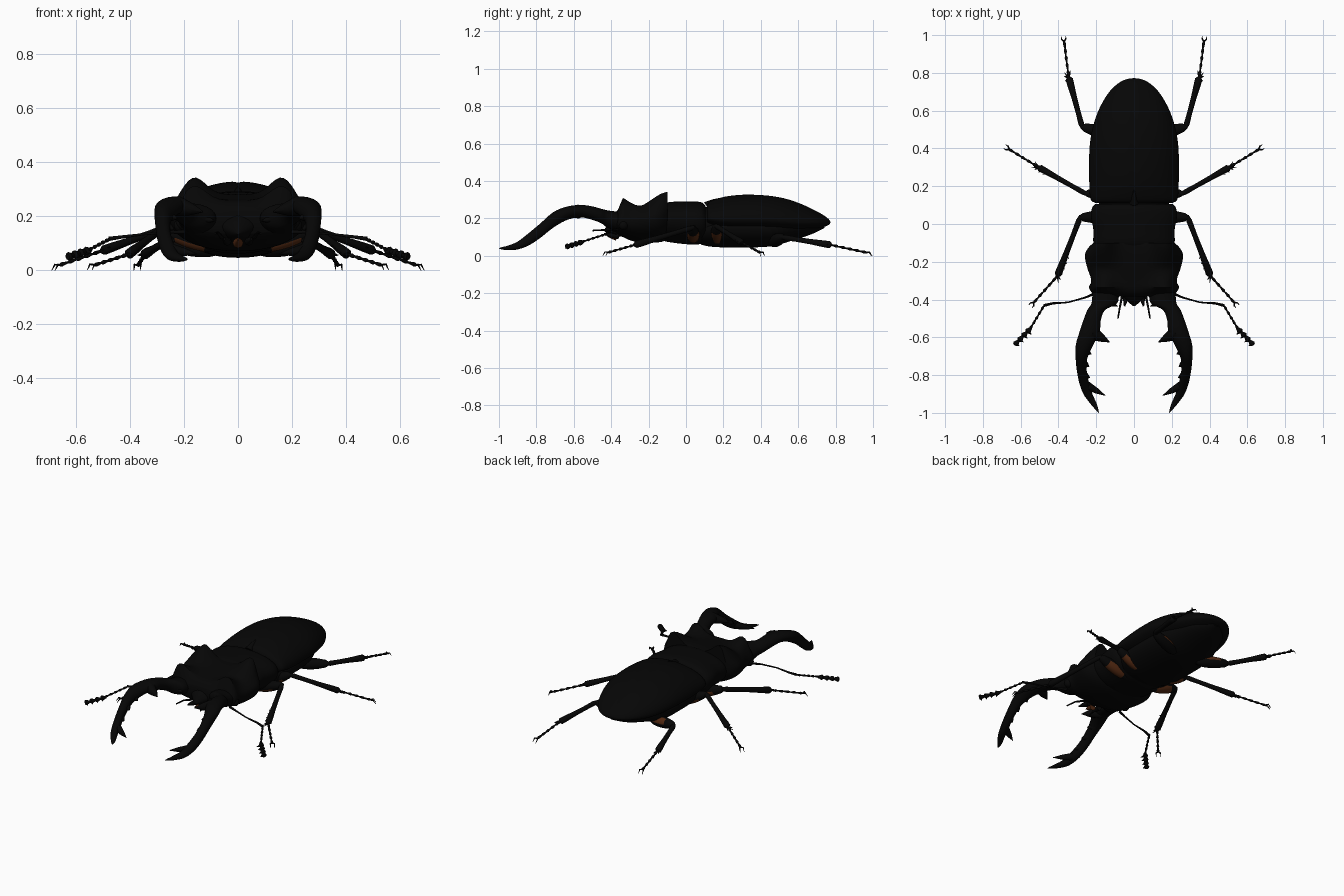
import bpy, bmesh, math
from mathutils import Vector

cube = bpy.data.objects.get("Cube")
if cube:
    bpy.data.objects.remove(cube)


def material(name, rgb):
    m = bpy.data.materials.new(name)
    m.use_nodes = True
    m.diffuse_color = (*rgb, 1)
    m.node_tree.nodes["Principled BSDF"].inputs["Base Color"].default_value = (*rgb, 1)
    return m


BLACK = material("shell black", (0.0018, 0.0018, 0.0018))
BROWN = material("hair brown", (0.085, 0.022, 0.006))


def finish(name, bm, mats=(BLACK,), mirror=False, angle=45):
    bmesh.ops.recalc_face_normals(bm, faces=bm.faces)
    me = bpy.data.meshes.new(name)
    bm.to_mesh(me)
    bm.free()
    ob = bpy.data.objects.new(name, me)
    bpy.context.collection.objects.link(ob)
    for m in mats:
        me.materials.append(m)
    bpy.ops.object.select_all(action="DESELECT")
    ob.select_set(True)
    bpy.context.view_layer.objects.active = ob
    bpy.ops.object.shade_smooth_by_angle(angle=math.radians(angle))
    if mirror:
        ob.modifiers.new("both sides", "MIRROR")
    return ob


def smooth_rows(rows, steps):
    """Interpolate station rows with a Catmull-Rom spline."""
    out, n = [], len(rows)
    for i in range(n - 1):
        quad = [rows[max(i - 1, 0)], rows[i], rows[i + 1], rows[min(i + 2, n - 1)]]
        for s in range(steps):
            t = s / steps
            out.append([b + t / 2 * (c - a + t * (2*a - 5*b + 4*c - d + t * (3*(b - c) + d - a)))
                        for a, b, c, d in zip(*quad)])
    return out + [list(rows[-1])]


def skin(bm, rings):
    rings = [[bm.verts.new(p) for p in r] for r in rings]
    n = len(rings[0])
    for a, b in zip(rings, rings[1:]):
        for k in range(n):
            bm.faces.new((a[k], a[(k + 1) % n], b[(k + 1) % n], b[k]))
    bm.faces.new(rings[0])
    bm.faces.new(rings[-1])


def body(name, rows, sides=40, power=0.95, shape=None, steps=4, mirror=False):
    """Loft of cross-sections: y, centre x, half width, widest z, top z, bottom z."""
    bm = bmesh.new()
    rings = []
    for y, cx, w, zm, zt, zb in smooth_rows(rows, steps):
        ring = []
        for k in range(sides):
            a = 2 * math.pi * k / sides
            c, s = math.cos(a), math.sin(a)
            x = cx + w * math.copysign(abs(c) ** power, c)
            z = zm + (zt - zm if s > 0 else zm - zb) * math.copysign(abs(s) ** power, s)
            if shape and s > 0.05:
                z += shape(x, y, s)
            ring.append((x, y, z))
        rings.append(ring)
    skin(bm, rings)
    return finish(name, bm, mirror=mirror)


def tube(bm, pts, sides=10):
    """Round tube through points of x, y, z, radius."""
    rings = []
    for i, p in enumerate(pts):
        a, b = pts[max(i - 1, 0)], pts[min(i + 1, len(pts) - 1)]
        d = (Vector(b[:3]) - Vector(a[:3])).normalized()
        u = d.cross(Vector((0, 0, 1))).normalized()
        v = u.cross(d)
        rings.append([Vector(p[:3]) + p[3] * (u * math.cos(t) + v * math.sin(t))
                      for t in (2 * math.pi * k / sides for k in range(sides))])
    skin(bm, rings)


def spike(bm, base, tip, r):
    tube(bm, [(*base, r), (*Vector(base).lerp(Vector(tip), 0.55), r * 0.6), (*tip, r * 0.06)], 8)


def beads(bm, a, b, count, r):
    """Chain of swollen joints from a to b."""
    a, b, pts = Vector(a), Vector(b), []
    for i in range(count):
        for t, f in ((0, 0.5), (0.35, 0.75), (0.75, 1.1), (0.97, 0.75)):
            pts.append((*a.lerp(b, (i + t) / count), r * f))
    tube(bm, pts, 8)


# Wing cases with a seam groove, over the belly
body("wing_cases", [
    (.112, 0, .205, .2, .27, .16), (.13, 0, .23, .2, .291, .15), (.2, 0, .236, .195, .315, .13),
    (.3, 0, .238, .195, .327, .12), (.42, 0, .234, .195, .324, .12), (.52, 0, .216, .188, .309, .12),
    (.61, 0, .184, .18, .28, .125), (.69, 0, .138, .178, .243, .14), (.74, 0, .09, .177, .215, .155),
    (.765, 0, .045, .177, .194, .166), (.772, 0, .005, .178, .181, .176)],
    sides=64, power=1.05,
    shape=lambda x, y, s: -.004 * math.exp(-(x / .008) ** 2) * min(1, (.775 - y) * 5))
body("belly", [
    (.08, 0, .17, .14, .2, .06), (.15, 0, .198, .15, .2, .047), (.3, 0, .206, .15, .2, .045),
    (.45, 0, .198, .15, .2, .05), (.57, 0, .16, .16, .2, .082), (.67, 0, .11, .16, .19, .115),
    (.74, 0, .03, .17, .18, .148)])

# Shoulder plate and the waist behind it
body("shoulder_plate", [
    (-.14, 0, .195, .19, .26, .085), (-.1, 0, .215, .195, .285, .075), (-.03, 0, .215, .2, .29, .065),
    (.04, 0, .228, .2, .291, .06), (.085, 0, .222, .2, .285, .065), (.105, 0, .205, .19, .265, .08)])
body("waist", [(.06, 0, .18, .17, .26, .07), (.14, 0, .19, .17, .26, .06)], steps=1)
bm = bmesh.new()
spike(bm, (0, .11, .265), (0, .18, .308), .025)
finish("scutellum", bm)


# Head with two swept-back crests and two small front peaks
def crest(x, y, s):
    side = math.exp(-((abs(x) - .17) / .068) ** 2)
    rear = .09 * max(0, 1 - (-.1 - y) / .17) ** 1.2
    front = .075 * max(0, 1 - abs(y + .337) / (.1 if y > -.337 else .035))
    return side * (rear + front) * min(1, s * 1.8)


body("head", [
    (-.1, 0, .215, .2, .278, .085), (-.13, 0, .245, .205, .28, .075), (-.17, 0, .26, .205, .278, .07),
    (-.23, 0, .248, .195, .27, .07), (-.29, 0, .228, .185, .262, .08), (-.337, 0, .23, .18, .257, .1),
    (-.365, 0, .222, .175, .245, .115), (-.385, 0, .18, .175, .22, .135)], sides=64, shape=crest)
body("face_plate", [
    (-.35, 0, .08, .17, .222, .1), (-.385, 0, .058, .16, .2, .11),
    (-.415, 0, .028, .145, .172, .12), (-.435, 0, .005, .135, .142, .13)], sides=16, power=1.2)

bm = bmesh.new()
bmesh.ops.create_uvsphere(bm, u_segments=16, v_segments=10, radius=.026)
bmesh.ops.translate(bm, verts=bm.verts, vec=(.212, -.335, .165))
finish("eyes", bm, mirror=True)

bm = bmesh.new()
spike(bm, (0, -.37, .1), (0, -.435, .114), .02)
finish("mouth_tuft", bm, (BROWN,))

bm = bmesh.new()
tube(bm, [(.06, -.37, .12, .007), (.075, -.44, .138, .005), (.085, -.5, .135, .004)], 8)
tube(bm, [(.04, -.36, .105, .016), (.045, -.4, .11, .013), (.05, -.435, .115, .004)], 8)
finish("feelers", bm, mirror=True)

# Jaws: long arched blades with inner teeth
body("jaws", [
    (-.36, .15, .07, .185, .235, .13), (-.42, .157, .068, .2, .243, .15), (-.455, .2, .047, .215, .252, .175),
    (-.51, .222, .046, .232, .266, .195), (-.57, .235, .053, .24, .272, .206), (-.64, .262, .046, .228, .262, .19),
    (-.71, .278, .031, .193, .233, .15), (-.78, .276, .026, .135, .172, .095),
    (-.84, .264, .026, .09, .122, .056), (-.9, .244, .024, .054, .076, .034),
    (-.95, .215, .017, .042, .055, .03), (-.985, .195, .007, .039, .046, .034),
    (-1, .187, .001, .04, .041, .039)], sides=20, power=1, mirror=True)
bm = bmesh.new()
for base, tip, r in [((.225, -.575, .237), (.13, -.625, .215), .038),
                     ((.25, -.855, .075), (.152, -.908, .058), .024),
                     ((.262, -.67, .2), (.225, -.69, .19), .024),
                     ((.265, -.74, .16), (.237, -.755, .15), .022),
                     ((.262, -.8, .115), (.233, -.815, .105), .02),
                     ((.13, -.42, .19), (.085, -.435, .18), .016)]:
    spike(bm, base, tip, r)
finish("jaw_teeth", bm, mirror=True)

# Antennae: thin shaft, elbow, and a toothed club
bm = bmesh.new()
tube(bm, [(.2, -.365, .14, .008), (.26, -.39, .14, .005), (.35, -.415, .132, .004),
          (.43, -.42, .122, .006), (.478, -.432, .115, .008)], 8)
beads(bm, (.475, -.43, .115), (.55, -.555, .075), 5, .007)
beads(bm, (.545, -.55, .075), (.632, -.64, .048), 4, .015)
for i in range(4):
    c = Vector((.56, -.57, .07)).lerp(Vector((.625, -.63, .048)), i / 3)
    spike(bm, c, c + Vector((-.018, -.016, -.008)), .009)
finish("antennae", bm, mirror=True)


# Legs: thigh with a hair patch, spined shin, jointed foot with claws
def leg(name, hip, knee, ankle, toe, thick, spines, patch, spread):
    hip, knee, ankle, toe, patch = map(Vector, (hip, knee, ankle, toe, patch))
    bm = bmesh.new()
    tube(bm, [(*hip.lerp(knee, t), thick * f) for t, f in
              ((0, .6), (.15, .95), (.3, 1.1), (.45, 1.15), (.6, 1.1), (.72, 1), (.92, .75), (1.03, .3))], 14)
    axis = (knee - hip).normalized()
    for f in bm.faces:
        off = f.calc_center_median() - hip
        t = off.dot(axis) / (knee - hip).length
        radial = (off - axis * off.dot(axis)).normalized()
        if .2 < t < .7 and radial.dot(patch.normalized()) > spread:
            f.material_index = 1
    finish(name + "_thighs", bm, (BLACK, BROWN), mirror=True)

    bm = bmesh.new()
    tube(bm, [(*knee.lerp(ankle, t), thick * f) for t, f in
              ((-.03, .3), (.06, .5), (.3, .45), (.6, .5), (.85, .62), (.97, .65), (1.01, .3))], 10)
    along = (ankle - knee).normalized()
    out = along.cross(Vector((0, 0, 1))).normalized()
    for i in range(spines):
        p = knee.lerp(ankle, 1 - .09 * i)
        spike(bm, p, p + out * .024 + along * .014, .007)
    for s in (-1, 1):
        spike(bm, ankle, ankle + along * .035 + out * s * .018, .006)
    finish(name + "_shins", bm, mirror=True)

    bm = bmesh.new()
    beads(bm, ankle, toe, 5, .0075)
    d = (toe - ankle).normalized()
    for s in (-1, 1):
        side = d.cross(Vector((0, 0, 1))) * s
        tube(bm, [(*toe, .005), (*(toe + d * .015 + side * .012 + Vector((0, 0, .006))), .004),
                  (*(toe + d * .03 + side * .012 - Vector((0, 0, .012))), .001)], 6)
    finish(name + "_feet", bm, mirror=True)


DOWN, REARWARD = (0, .1, -1), (0, .75, .65)
leg("front", (.09, .04, .085), (.285, .035, .15), (.405, -.275, .058), (.53, -.415, .018), .03, 5, DOWN, .3)
leg("middle", (.09, .17, .075), (.255, .16, .16), (.505, .3, .07), (.66, .395, .018), .028, 3, DOWN, .3)
leg("rear", (.08, .46, .07), (.275, .515, .1), (.345, .775, .058), (.37, .965, .017), .03, 2, REARWARD, .8)
